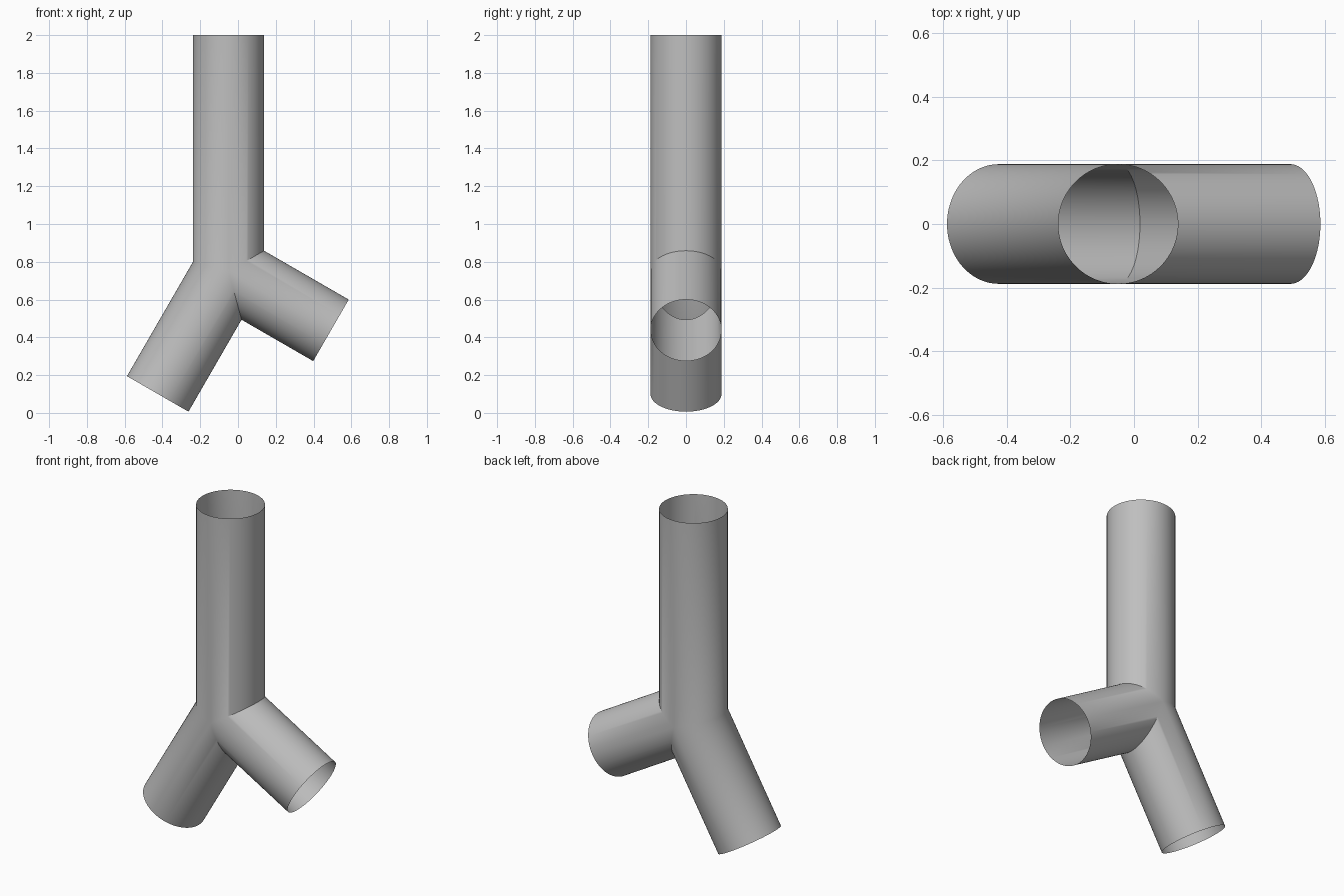
import bpy
import bmesh
from math import sin, cos, pi, radians
from mathutils import Vector

default_cube = bpy.data.objects.get("Cube")
if default_cube:
    bpy.data.objects.remove(default_cube, do_unlink=True)

RADIUS = 0.188
SEGMENTS = 96
JOINT = Vector((-0.05, 0, 0.75))
SIDE = Vector((0, 1, 0))

# Each pipe leaves the joint at an angle from straight up, towards +x
PIPES = [(0, 1.25), (120, 0.626), (210, 0.75)]
DIRECTIONS = [Vector((sin(radians(a)), 0, cos(radians(a)))) for a, _ in PIPES]

grey = bpy.data.materials.new("plain grey")
grey.use_nodes = True
grey.diffuse_color = (0.52, 0.52, 0.52, 1)
grey.node_tree.nodes["Principled BSDF"].inputs["Base Color"].default_value = grey.diffuse_color


def add_pipe(bm, axis, length):
    """Open thin tube, mitred where it meets the other pipes."""
    across = SIDE.cross(axis)
    others = [d for d in DIRECTIONS if d is not axis]
    inner, outer = [], []
    for i in range(SEGMENTS):
        angle = 2 * pi * i / SEGMENTS
        offset = RADIUS * (cos(angle) * across + sin(angle) * SIDE)
        start = max(offset.dot(d) / (1 - axis.dot(d)) for d in others)
        inner.append(bm.verts.new(JOINT + offset + axis * start))
        outer.append(bm.verts.new(JOINT + offset + axis * length))
    for i in range(SEGMENTS):
        j = (i + 1) % SEGMENTS
        bm.faces.new((inner[i], inner[j], outer[j], outer[i]))


# Three pipes welded into one branching shell
bm = bmesh.new()
for axis, (_, length) in zip(DIRECTIONS, PIPES):
    add_pipe(bm, axis, length)
bmesh.ops.remove_doubles(bm, verts=bm.verts, dist=0.0005)
mesh = bpy.data.meshes.new("branching_pipe")
bm.to_mesh(mesh)
bm.free()
mesh.materials.append(grey)

pipe = bpy.data.objects.new("branching_pipe", mesh)
bpy.context.collection.objects.link(pipe)
bpy.ops.object.select_all(action="DESELECT")
pipe.select_set(True)
bpy.context.view_layer.objects.active = pipe
bpy.ops.object.shade_smooth_by_angle(angle=radians(30))
